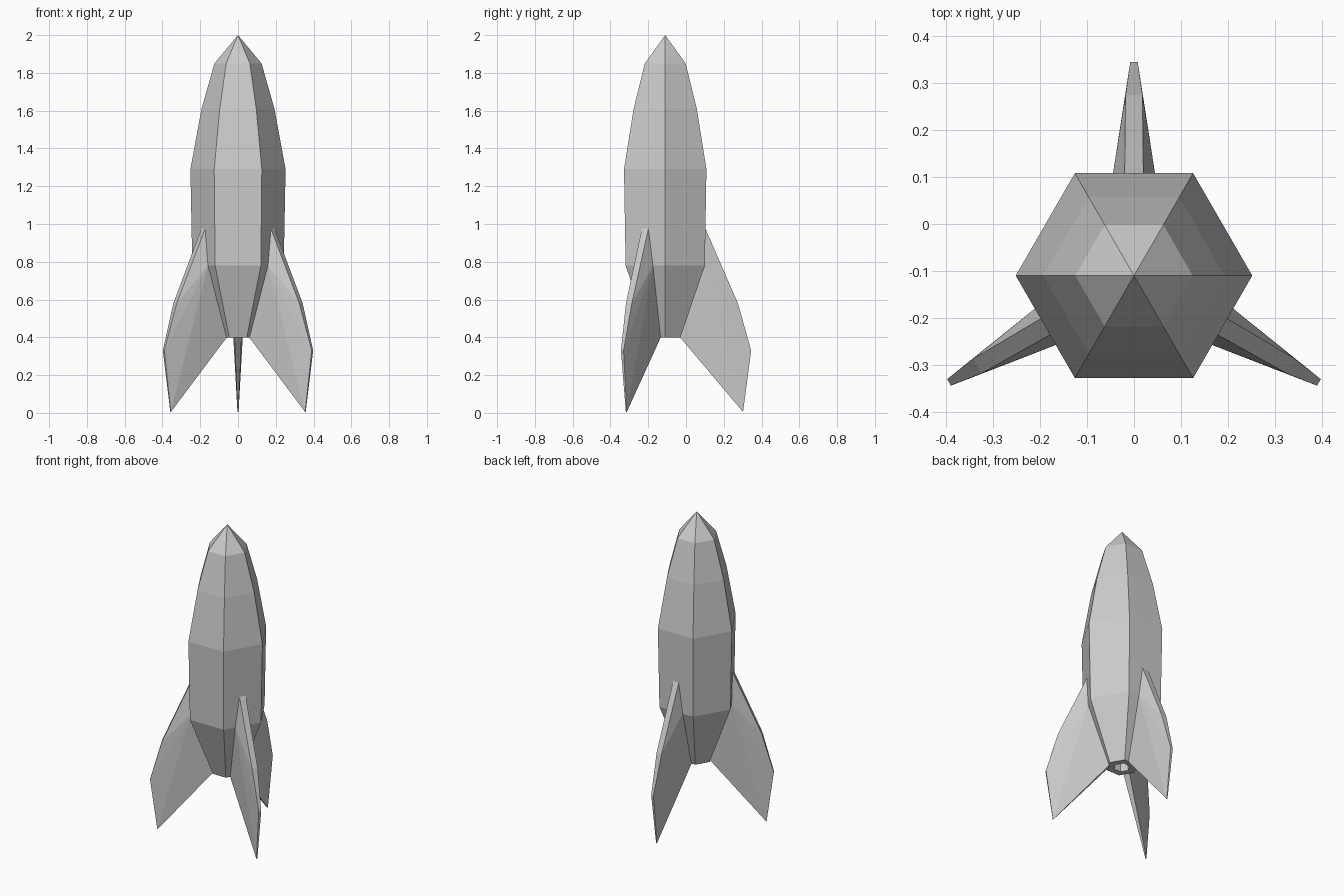
import bpy
import bmesh
from math import radians, cos, sin

if "Cube" in bpy.data.objects:
    bpy.data.objects.remove(bpy.data.objects["Cube"])

CENTRE_Y = -0.11


def make_object(name, bm):
    bmesh.ops.recalc_face_normals(bm, faces=bm.faces)
    mesh = bpy.data.meshes.new(name)
    bm.to_mesh(mesh)
    bm.free()
    obj = bpy.data.objects.new(name, mesh)
    obj.location.y = CENTRE_Y
    bpy.context.collection.objects.link(obj)
    return obj


def lathe(name, profile, sides=6):
    """Revolve (radius, z) points into flat sides, closing both ends."""
    bm = bmesh.new()
    rings = []
    for r, z in profile:
        angles = [radians(360 / sides * i) for i in range(sides)]
        rings.append([bm.verts.new((r * cos(a), r * sin(a), z)) for a in angles])
    for low, high in zip(rings, rings[1:]):
        for i in range(sides):
            j = (i + 1) % sides
            bm.faces.new((low[i], low[j], high[j], high[i]))
    bm.faces.new(rings[0])
    bm.faces.new(rings[-1])
    bmesh.ops.remove_doubles(bm, verts=bm.verts, dist=0.0005)
    return make_object(name, bm)


# Hexagonal hull with a shallow exhaust recess underneath
lathe("hull", [(0.04, 0.45), (0.05, 0.40), (0.093, 0.40), (0.242, 0.78),
               (0.252, 1.29), (0.193, 1.61), (0.125, 1.85), (0, 2.0)])

# Fin outline as (distance from axis, height, half thickness)
FIN = [(0.21, 0.78, 0.046), (0.213, 0.975, 0.02), (0.385, 0.58, 0.018),
       (0.455, 0.33, 0.008), (0.412, 0.005, 0.003), (0.078, 0.40, 0.018)]


def make_fin(name, angle):
    bm = bmesh.new()
    left = [bm.verts.new((r, w, z)) for r, z, w in FIN]
    right = [bm.verts.new((r, -w, z)) for r, z, w in FIN]
    n = len(FIN)
    # Side walls fan out from the thick root point
    for side in (left, right):
        for i in range(1, n - 1):
            bm.faces.new((side[0], side[i], side[i + 1]))
    # Rim around the outline
    for i in range(n):
        j = (i + 1) % n
        bm.faces.new((left[i], left[j], right[j], right[i]))
    make_object(name, bm).rotation_euler.z = radians(angle)


# Three tail fins
for name, angle in (("back_fin", 90), ("left_fin", 210), ("right_fin", 330)):
    make_fin(name, angle)
